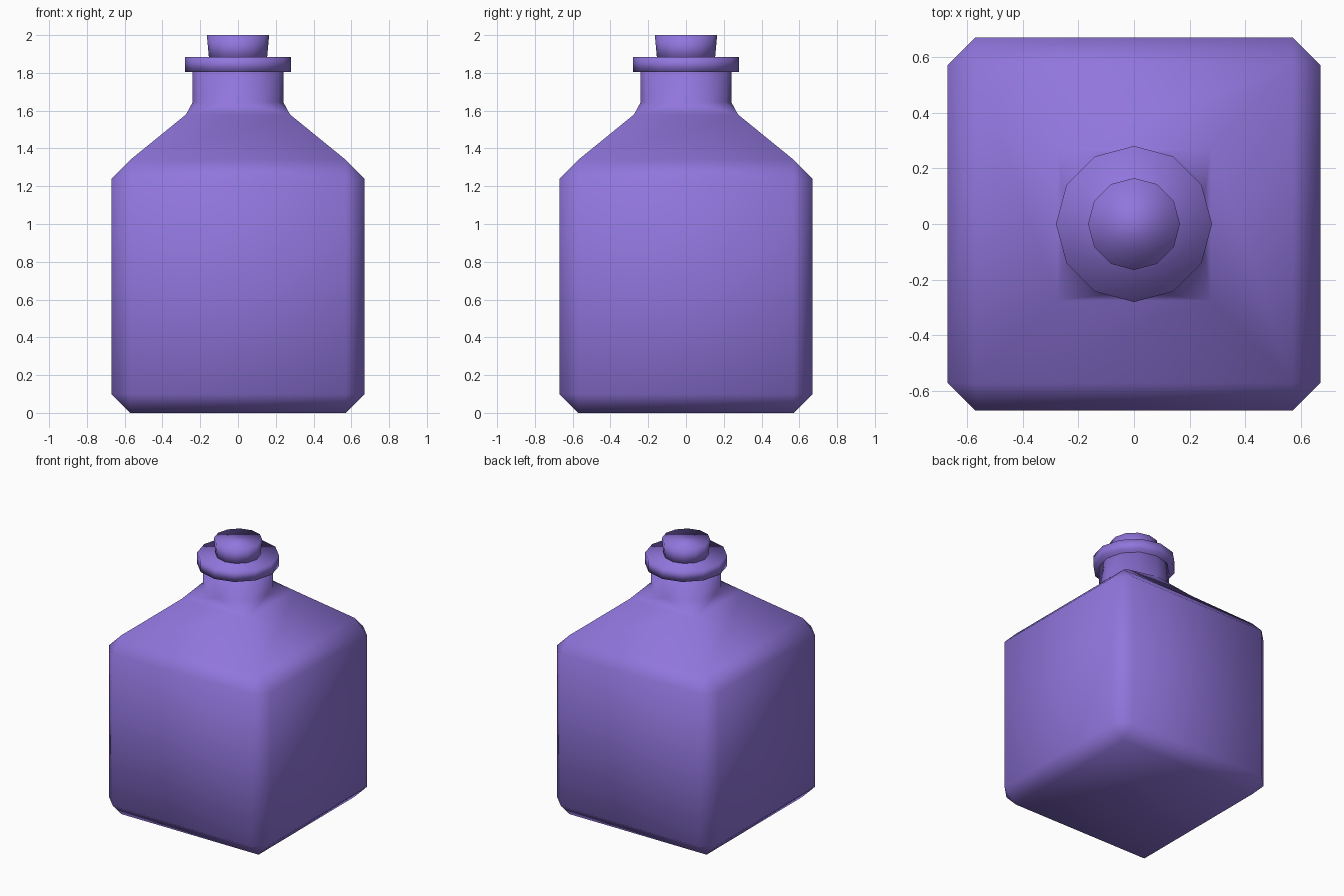
import bpy, bmesh
from math import sin, cos, pi

if "Cube" in bpy.data.objects:
    bpy.data.objects.remove(bpy.data.objects["Cube"])

mat = bpy.data.materials.new("purple_glass")
mat.diffuse_color = (0.28, 0.18, 0.72, 1)
mat.use_nodes = True
mat.node_tree.nodes["Principled BSDF"].inputs["Base Color"].default_value = mat.diffuse_color


def square(h, z):
    return [(h * x, h * y, z) for x, y in ((1, -1), (1, 1), (-1, 1), (-1, -1))]


def octagon(h, c, z):
    pts = [(h, -c), (h, c), (c, h), (-c, h), (-h, c), (-h, -c), (-c, -h), (c, -h)]
    return [(x, y, z) for x, y in pts]


def circle(r, z):
    return [(r * cos(i * pi / 6), r * sin(i * pi / 6), z) for i in range(12)]


def finish(bm, name):
    bmesh.ops.recalc_face_normals(bm, faces=bm.faces)
    for f in bm.faces:
        f.smooth = True
    me = bpy.data.meshes.new(name)
    bm.to_mesh(me)
    bm.free()
    me.materials.append(mat)
    ob = bpy.data.objects.new(name, me)
    bpy.context.collection.objects.link(ob)
    return ob


def add_ring(bm, pts):
    return [bm.verts.new(p) for p in pts]


def bridge(bm, a, b):
    n = len(a)
    for i in range(n):
        j = (i + 1) % n
        bm.faces.new((a[i], a[j], b[j], b[i]))


def lathe(name, profile):
    bm = bmesh.new()
    rings = [add_ring(bm, circle(r, z)) for r, z in profile]
    for a, b in zip(rings, rings[1:]):
        bridge(bm, a, b)
    bm.faces.new(rings[0])
    bm.faces.new(rings[-1])
    return finish(bm, name)


# Bottle body: chamfered box, tapered shoulders, round neck
bm = bmesh.new()
base = add_ring(bm, square(0.57, 0))
low = add_ring(bm, octagon(0.67, 0.57, 0.1))
high = add_ring(bm, octagon(0.67, 0.57, 1.24))
top = add_ring(bm, square(0.57, 1.34))
collar = add_ring(bm, square(0.275, 1.58))
neck_low = add_ring(bm, circle(0.24, 1.645))
neck_top = add_ring(bm, circle(0.24, 1.82))
bm.faces.new(base)
bridge(bm, low, high)
bridge(bm, top, collar)
bridge(bm, neck_low, neck_top)
bm.faces.new(neck_top)
for sq, octa in ((base, low), (top, high)):
    for i in range(4):
        j = (i + 1) % 4
        bm.faces.new((sq[i], sq[j], octa[2 * i + 1], octa[2 * i]))
        bm.faces.new((sq[i], octa[2 * i], octa[2 * i - 1]))
# square collar blends into the round neck
for i in range(4):
    a, b = collar[i], collar[(i + 1) % 4]
    m = 3 * i
    before, mid, after = neck_low[m - 1], neck_low[m], neck_low[m + 1]
    bm.faces.new((a, mid, before))
    bm.faces.new((a, b, mid))
    bm.faces.new((b, after, mid))
    bm.faces.new((a, before, neck_low[m - 2]))
finish(bm, "bottle_body")

# Rim around the mouth and tapered stopper
lathe("bottle_lip", [(0.28, 1.805), (0.28, 1.885)])
lathe("cork", [(0.152, 1.86), (0.165, 2.0)])
